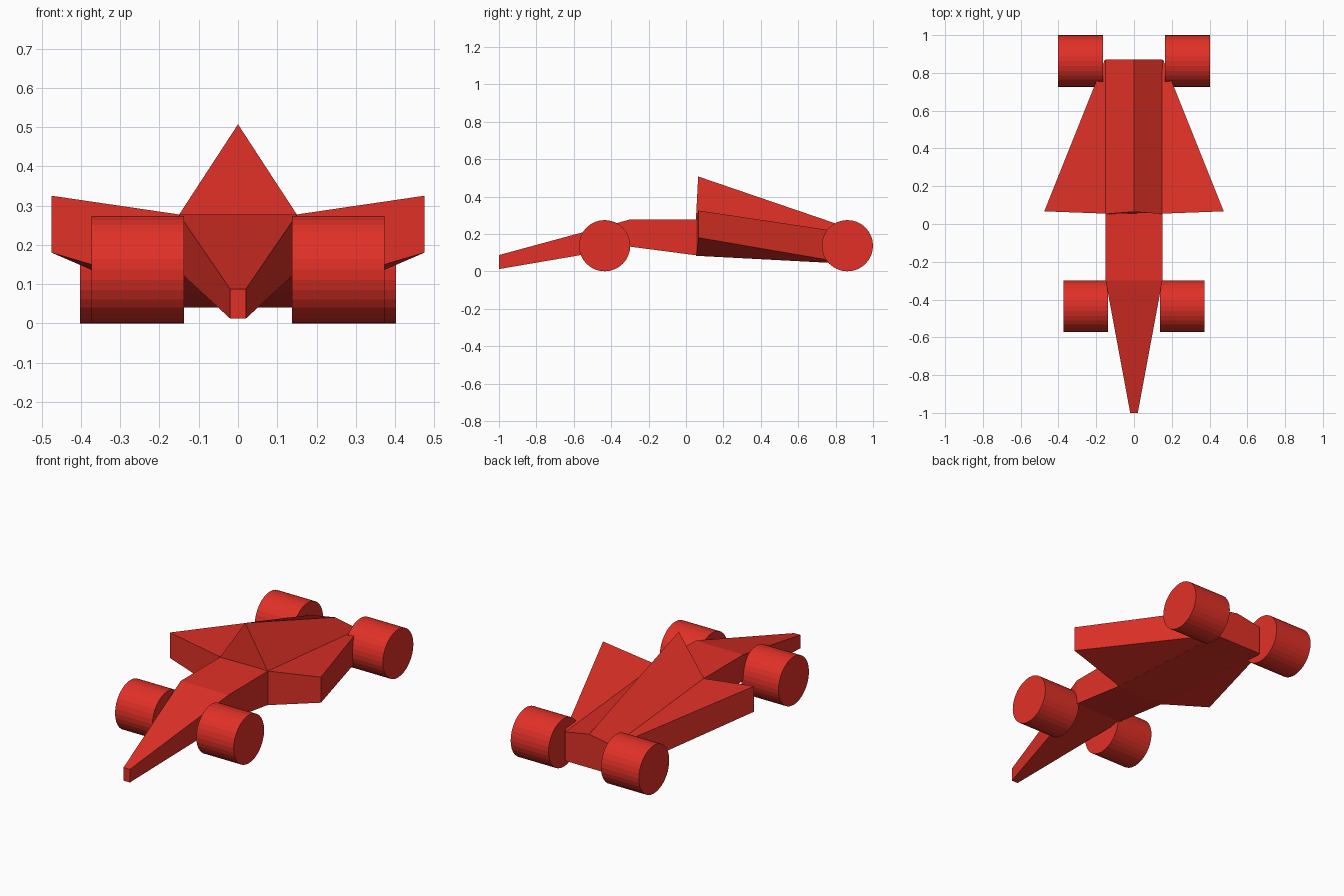
import bpy, bmesh, math
from mathutils import Matrix

if "Cube" in bpy.data.objects:
    bpy.data.objects.remove(bpy.data.objects["Cube"])

red = bpy.data.materials.new("bright red")
red.diffuse_color = (0.75, 0.03, 0.02, 1)
red.use_nodes = True
red.node_tree.nodes["Principled BSDF"].inputs["Base Color"].default_value = red.diffuse_color


def finish(name, bm):
    bmesh.ops.recalc_face_normals(bm, faces=bm.faces)
    me = bpy.data.meshes.new(name)
    bm.to_mesh(me)
    bm.free()
    me.materials.append(red)
    ob = bpy.data.objects.new(name, me)
    bpy.context.collection.objects.link(ob)
    return ob


def loft(name, rings):
    """Skin matching rings of points and cap both ends."""
    bm = bmesh.new()
    rows = [[bm.verts.new(p) for p in r] for r in rings]
    n = len(rows[0])
    for a, b in zip(rows, rows[1:]):
        for i in range(n):
            j = (i + 1) % n
            bm.faces.new((a[i], a[j], b[j], b[i]))
    bm.faces.new(rows[0])
    bm.faces.new(rows[-1])
    return finish(name, bm)


def box_ring(y, w, low, high):
    return [(-w, y, low), (w, y, low), (w, y, high), (-w, y, high)]


# Tapered nose and cockpit section
loft("nose", [box_ring(-1, 0.02, 0.012, 0.087),
              box_ring(-0.3, 0.15, 0.132, 0.277),
              box_ring(0.06, 0.15, 0.085, 0.277)])

# Ridged engine cover
def roof_ring(y, y_top, low, side, ridge):
    return [(-0.15, y, low), (0.15, y, low), (0.15, y, side),
            (0, y_top, ridge), (-0.15, y, side)]

loft("engine_cover", [roof_ring(0.053, 0.065, 0.083, 0.277, 0.507),
                      roof_ring(0.87, 0.87, 0.04, 0.205, 0.232)])

# Side pods: wide upswept front, tapering to the rear corners
for side, s in (("left", -1), ("right", 1)):
    loft("side_pod_" + side, [
        [(s * 0.148, 0.055, 0.083), (s * 0.475, 0.067, 0.18),
         (s * 0.475, 0.067, 0.325), (s * 0.148, 0.055, 0.277)],
        [(s * 0.148, 0.868, 0.04), (s * 0.155, 0.868, 0.042),
         (s * 0.155, 0.868, 0.205), (s * 0.148, 0.868, 0.205)]])

# Four wheels
for end, y, x0, x1 in (("front", -0.435, 0.138, 0.373), ("rear", 0.863, 0.165, 0.403)):
    for side, s in (("left", -1), ("right", 1)):
        bm = bmesh.new()
        place = Matrix.Translation((s * (x0 + x1) / 2, y, 0.137)) @ Matrix.Rotation(math.pi / 2, 4, 'Y')
        bmesh.ops.create_cone(bm, cap_ends=True, segments=32, radius1=0.137,
                              radius2=0.137, depth=x1 - x0, matrix=place)
        finish(f"{end}_wheel_{side}", bm)
